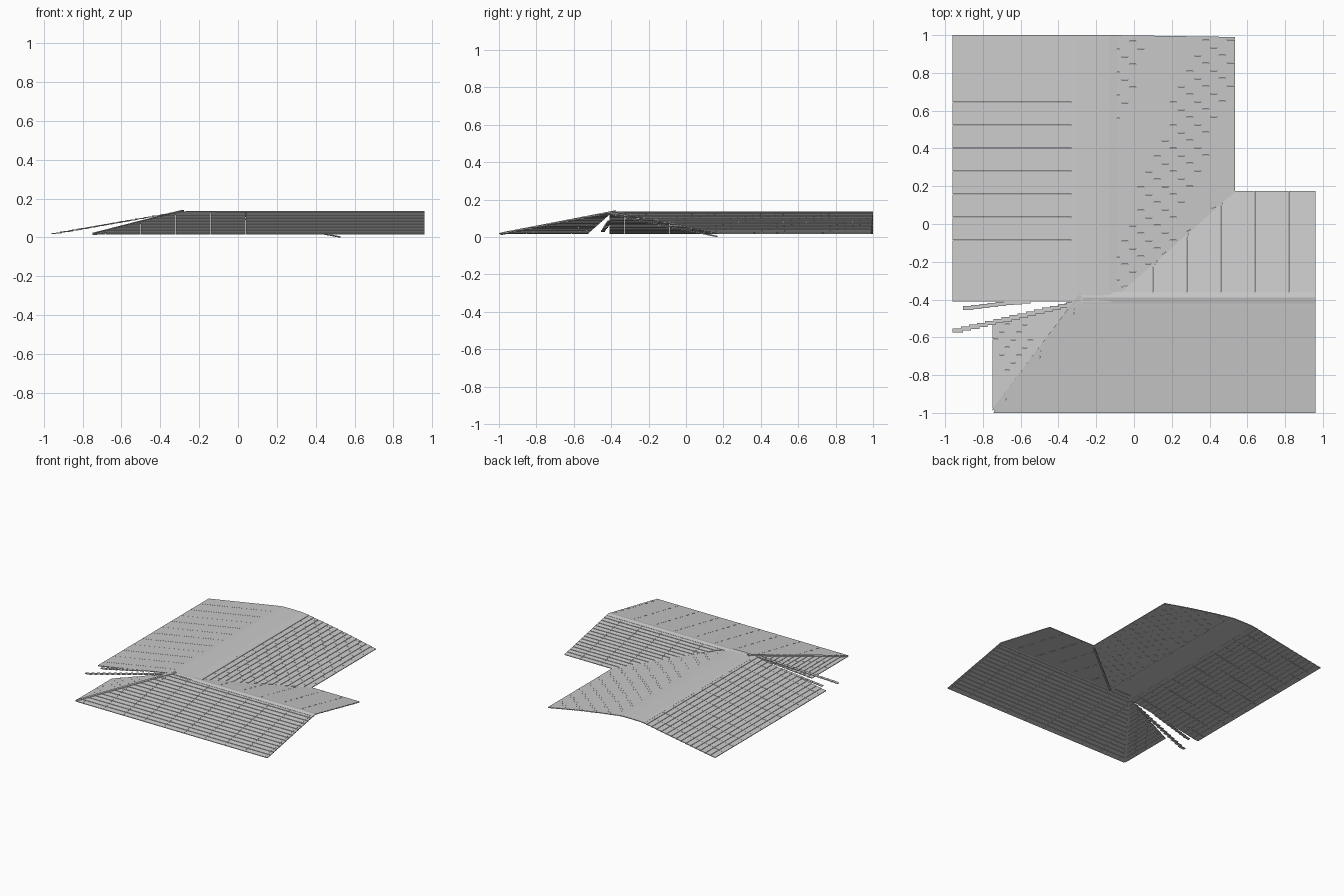
import bpy, bmesh, math
from mathutils import Vector as V

if "Cube" in bpy.data.objects:
    bpy.data.objects.remove(bpy.data.objects["Cube"])

THICK = 0.005


def finish(name, bm):
    bmesh.ops.recalc_face_normals(bm, faces=bm.faces)
    mesh = bpy.data.meshes.new(name)
    bm.to_mesh(mesh)
    bm.free()
    ob = bpy.data.objects.new(name, mesh)
    bpy.context.collection.objects.link(ob)
    return ob


def slab(bm, top, thick=THICK):
    """Thin solid below a loop of top points."""
    n = len(top)
    a = [bm.verts.new(p) for p in top]
    b = [bm.verts.new(p - V((0, 0, thick))) for p in top]
    bm.faces.new(a)
    bm.faces.new(b[::-1])
    for i in range(n):
        bm.faces.new((a[i], b[i], b[(i + 1) % n], a[(i + 1) % n]))


def tiled_slope(name, axis, eave, ridge, e_span, r_span, width,
                start=0.0, stagger=0.0, rows=15, bulge=0.0):
    """Rows of overlapping tiles. axis: direction the rows run in (0=x, 1=y);
    eave, ridge: (horizontal position, z); spans: row limits at eave and ridge."""
    bm = bmesh.new()

    def limits(t):
        return [e_span[k] + (r_span[k] - e_span[k]) * t for k in (0, 1)]

    def point(u, t, lift):
        lo, hi = limits(min(t, 1))
        u = min(max(u, lo), hi)
        d = eave[0] + (ridge[0] - eave[0]) * t
        z = eave[1] + (ridge[1] - eave[1]) * t + bulge * math.sin(math.pi * min(t, 1)) + lift
        return V((u, d, z)) if axis == 0 else V((d, u, z))

    for r in range(rows):
        t0, t1 = r / rows, min(1.0, (r + 1.2) / rows)
        (a0, a1), (b0, b1) = limits(t0), limits(t1)
        lo, hi = min(a0, b0), max(a1, b1)
        u = start + (r * stagger) % width
        u -= math.ceil((u - lo) / width) * width
        while u < hi:
            v = u + width - 0.0015
            q = [point(u, t0, 0.004), point(v, t0, 0.004),
                 point(v, t1, 0), point(u, t1, 0)]
            if max((q[1] - q[0]).length, (q[2] - q[3]).length) > 0.003:
                slab(bm, q)
            u += width
    return finish(name, bm)


def cap(name, axis, profile, lo, hi):
    """Ridge cap: a (position, z) profile swept along one axis."""
    bm = bmesh.new()
    prof = profile + [(d, z - 0.006) for d, z in profile[::-1]]
    ends = [[bm.verts.new((u, d, z) if axis == 0 else (d, u, z)) for d, z in prof]
            for u in (lo, hi)]
    n = len(prof)
    for i in range(n):
        j = (i + 1) % n
        bm.faces.new((ends[0][i], ends[0][j], ends[1][j], ends[1][i]))
    for e in ends:
        bm.faces.new(e)
    return finish(name, bm)


def strip(name, a, b, width, thick):
    """Flat bar between two points, used along the hip and the valley."""
    bm = bmesh.new()
    a, b = V(a), V(b)
    side = (b - a).cross(V((0, 0, 1))).normalized() * width / 2
    slab(bm, [a - side, a + side, b + side, b - side], thick)
    return finish(name, bm)


# Long wing: west and east slopes
tiled_slope("long_wing_west_tiles", 1, (-0.96, 0.018), (-0.31, 0.131),
            (-0.41, 1.0), (-0.41, 1.0), 0.122, start=-0.33)
tiled_slope("long_wing_east_tiles", 1, (0.535, 0.018), (-0.11, 0.13),
            (0.17, 0.99), (-0.40, 1.0), 0.122, stagger=0.04, bulge=0.006)
# Cross wing: front slope, back slope and hipped west end
tiled_slope("cross_wing_front_tiles", 0, (-1.0, 0.016), (-0.405, 0.131),
            (-0.745, 0.96), (-0.29, 0.96), 0.18, start=0.04)
tiled_slope("cross_wing_back_tiles", 0, (0.175, 0.018), (-0.365, 0.13),
            (0.53, 0.96), (-0.07, 0.96), 0.18, start=0.10)
tiled_slope("hip_end_tiles", 1, (-0.75, 0.016), (-0.29, 0.131),
            (-0.99, -0.53), (-0.41, -0.40), 0.122, stagger=0.04)

# Ridge caps, hip bar and valley strip
cap("long_wing_ridge", 1, [(-0.33, 0.130), (-0.30, 0.134), (-0.2, 0.135),
                           (-0.13, 0.134), (-0.09, 0.129)], -0.415, 1.0)
cap("cross_wing_ridge", 0, [(-0.42, 0.131), (-0.39, 0.137), (-0.36, 0.131)], -0.27, 0.96)
strip("hip_bar", (-0.742, -0.985, 0.024), (-0.285, -0.38, 0.141), 0.02, 0.012)
strip("valley_strip", (-0.10, -0.39, 0.123), (0.525, 0.165, 0.006), 0.012, 0.006)

# Broken strands of tiles left beside the long wing's west slope
bm = bmesh.new()


def strand(x0, y0, x1, y1, length, depth):
    n = round((x1 - x0) / 0.043)
    for i in range(n):
        x = x0 + 0.043 * i
        y = y0 + (y1 - y0) * i / n
        p = []
        for px, py in ((x, y), (x + length, y), (x + length, y + depth), (x, y + depth)):
            lift = 0.004 if px == x else 0
            p.append(V((px, py, 0.018 + (px + 0.96) * 0.174 + lift)))
        slab(bm, p)


strand(-0.96, -0.575, -0.32, -0.425, 0.055, 0.022)
strand(-0.905, -0.455, -0.55, -0.415, 0.055, 0.022)
finish("broken_tiles", bm)
